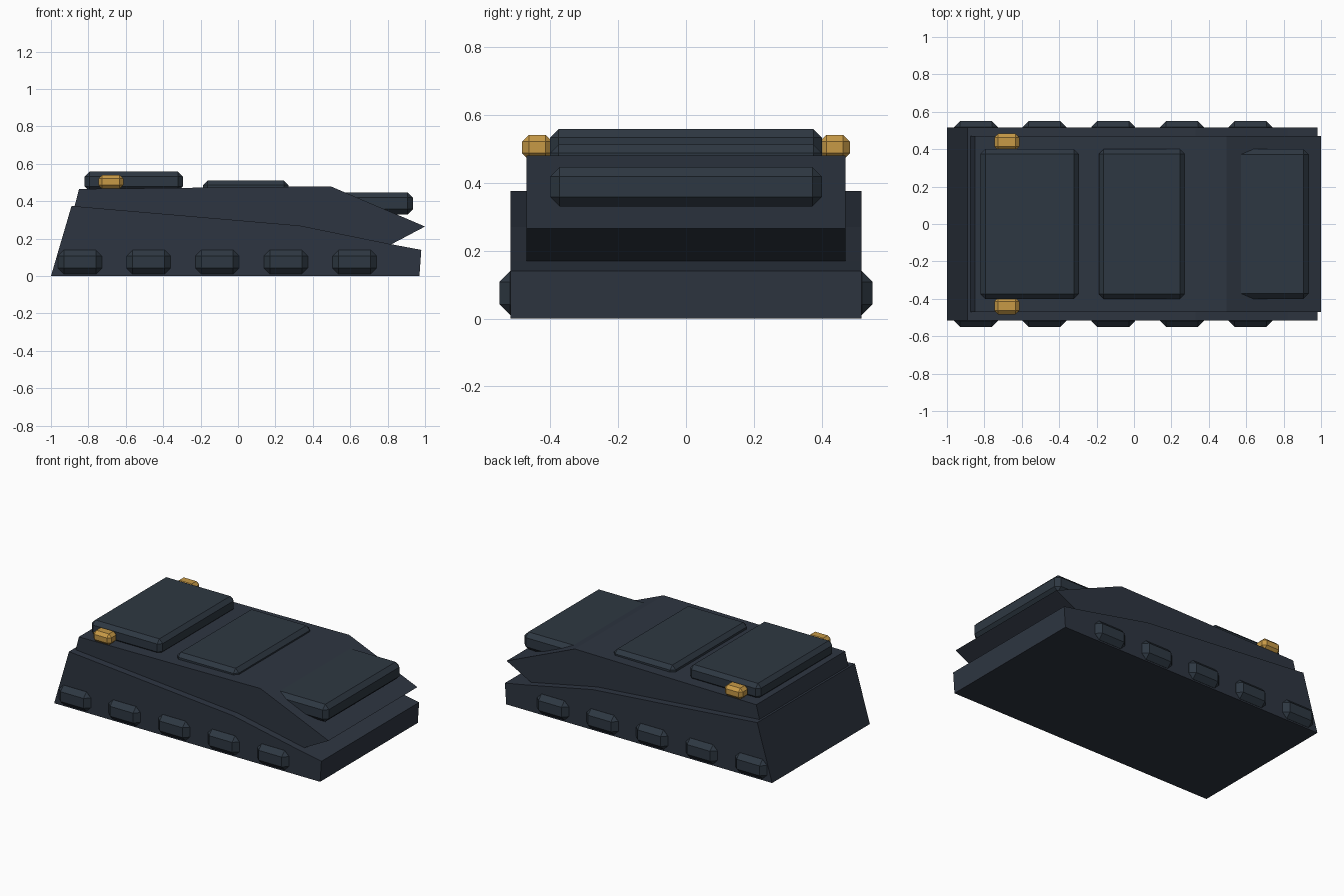
import bpy, bmesh

if "Cube" in bpy.data.objects:
    bpy.data.objects.remove(bpy.data.objects["Cube"])


def material(name, rgb):
    m = bpy.data.materials.new(name)
    m.diffuse_color = (*rgb, 1.0)
    m.use_nodes = True
    m.node_tree.nodes["Principled BSDF"].inputs["Base Color"].default_value = m.diffuse_color
    return m


HULL = material("dark slate", (0.027, 0.036, 0.053))
PLATE = material("blue grey slate", (0.027, 0.039, 0.054))
GOLD = material("amber gold", (0.57, 0.32, 0.062))


def finish(bm, name, mat):
    bmesh.ops.recalc_face_normals(bm, faces=bm.faces)
    mesh = bpy.data.meshes.new(name)
    bm.to_mesh(mesh)
    bm.free()
    mesh.materials.append(mat)
    obj = bpy.data.objects.new(name, mesh)
    bpy.context.collection.objects.link(obj)
    return obj


def extruded_profile(name, points, half_width, mat):
    """Extrude an x/z side profile across y."""
    bm = bmesh.new()
    face = bm.faces.new([bm.verts.new((x, -half_width, z)) for x, z in points])
    ext = bmesh.ops.extrude_face_region(bm, geom=[face])
    verts = [v for v in ext["geom"] if isinstance(v, bmesh.types.BMVert)]
    bmesh.ops.translate(bm, verts=verts, vec=(0, 2 * half_width, 0))
    return finish(bm, name, mat)


def chamfered_box(name, low, high, bevel, mat):
    """Box between two corners with single-step chamfers."""
    bm = bmesh.new()
    bmesh.ops.create_cube(bm, size=1)
    for v in bm.verts:
        v.co = [(a + b) / 2 + c * (b - a) for a, b, c in zip(low, high, v.co)]
    bmesh.ops.bevel(bm, geom=bm.edges[:], offset=bevel, segments=1,
                    affect='EDGES', clamp_overlap=True)
    return finish(bm, name, mat)


# Hull halves
extruded_profile("lower_hull", [(-1, 0), (0.97, 0), (0.98, 0.14), (0.82, 0.17),
                                (0.33, 0.27), (-0.89, 0.375)], 0.517, HULL)
extruded_profile("upper_hull", [(-0.877, 0.36), (-0.85, 0.466), (0.495, 0.48),
                                (1.0, 0.265), (0.82, 0.17), (0.3, 0.18)], 0.47, HULL)

# Plates on the roof and nose
chamfered_box("rear_deck_plate", (-0.82, -0.4, 0.455), (-0.295, 0.4, 0.558), 0.025, PLATE)
chamfered_box("middle_deck_plate", (-0.187, -0.4, 0.41), (0.27, 0.4, 0.512), 0.025, PLATE)
chamfered_box("nose_plate", (0.48, -0.4, 0.33), (0.935, 0.4, 0.447), 0.028, PLATE)

# Side pods and rear lamps, mirrored left and right
for side, s in (("front", -1), ("back", 1)):
    for i in range(5):
        x = -0.845 + i * 0.367
        ys = sorted((s * 0.47, s * 0.55))
        chamfered_box(f"{side}_side_pod_{i + 1}", (x - 0.117, ys[0], 0.01),
                      (x + 0.117, ys[1], 0.14), 0.032, PLATE)
    ys = sorted((s * 0.394, s * 0.483))
    chamfered_box(f"{side}_lamp", (-0.746, ys[0], 0.467),
                  (-0.613, ys[1], 0.541), 0.02, GOLD)
